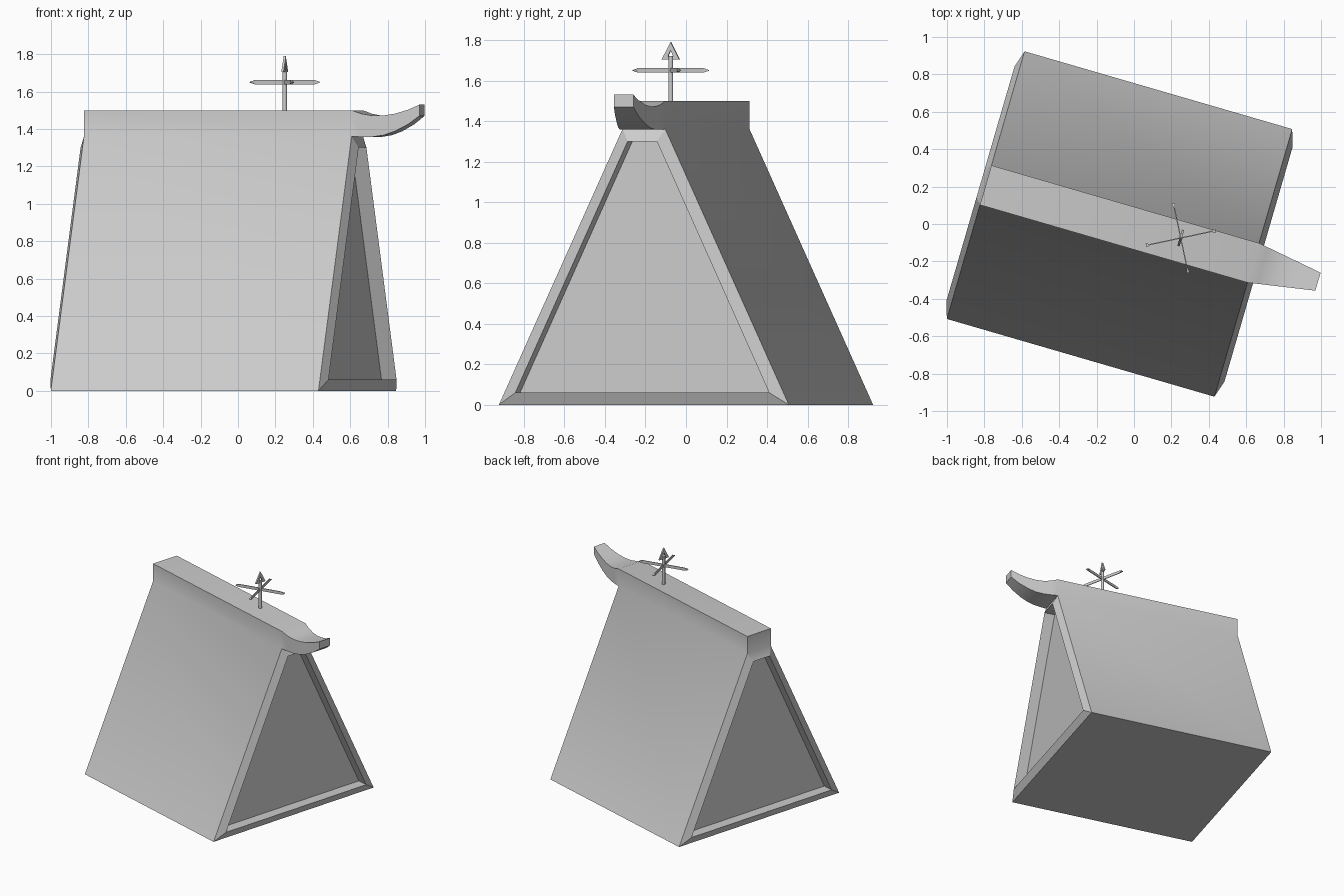
import bpy, bmesh
from math import radians, pi
from mathutils import Matrix, Vector

if "Cube" in bpy.data.objects:
    bpy.data.objects.remove(bpy.data.objects["Cube"])

# The whole tent-shaped building is turned slightly in plan
PLACE = Matrix.Translation((-0.0775, 0, 0)) @ Matrix.Rotation(radians(-16.2), 4, 'Z')


def finish(name, bm, matrix, angle=26):
    bmesh.ops.remove_doubles(bm, verts=bm.verts, dist=1e-5)
    bmesh.ops.recalc_face_normals(bm, faces=bm.faces)
    mesh = bpy.data.meshes.new(name)
    bm.to_mesh(mesh)
    bm.free()
    mesh.transform(matrix)
    obj = bpy.data.objects.new(name, mesh)
    bpy.context.collection.objects.link(obj)
    bpy.ops.object.select_all(action='DESELECT')
    bpy.context.view_layer.objects.active = obj
    obj.select_set(True)
    bpy.ops.object.shade_smooth_by_angle(angle=radians(angle))
    return obj


def loft(bm, rings, start=False, end=False, closed=False):
    loops = [[bm.verts.new(p) for p in ring] for ring in rings]
    pairs = list(zip(loops, loops[1:]))
    if closed:
        pairs.append((loops[-1], loops[0]))
    for a, b in pairs:
        for i in range(len(a)):
            j = (i + 1) % len(a)
            bm.faces.new((a[i], a[j], b[j], b[i]))
    if start:
        bm.faces.new(loops[0])
    if end:
        bm.faces.new(loops[-1])


def trapezoid(x, low, high, z0, z1):
    return [(x, -low, z0), (x, low, z0), (x, high, z1), (x, -high, z1)]


# Roof body: steep sides running into a square ridge
L = 0.745
profile = [(-L, 0), (L, 0), (0.11, 1.36), (0.11, 1.5), (-0.11, 1.5), (-0.11, 1.36)]
bm = bmesh.new()
loft(bm, [[(x, y, z) for y, z in profile] for x in (-L, L)])

# Gable ends: bevelled raised rim around a recessed panel
for s in (-1, 1):
    loft(bm, [trapezoid(s * L, L, 0.11, 0, 1.36),
              trapezoid(s * 0.774, 0.652, 0.075, 0.06, 1.30),
              trapezoid(s * 0.69, 0.652, 0.075, 0.06, 1.30)], end=True)

# Flat rear end of the ridge and upturned horn on the other end
bm.faces.new([bm.verts.new(p) for p in trapezoid(-L, 0.11, 0.11, 1.36, 1.5)])
horn = [(0, 1.36, 1.5), (0.05, 1.358, 1.482), (0.11, 1.358, 1.471), (0.17, 1.367, 1.472),
        (0.23, 1.388, 1.482), (0.30, 1.425, 1.503), (0.36, 1.47, 1.53)]
rings = []
for d, z0, z1 in horn:
    w = 0.11 - 0.06 * d / 0.36
    rings.append(trapezoid(L + d, w, w, z0, z1))
loft(bm, rings, end=True)
finish("roof_body", bm, PLACE)

# Vane pole
CENTRE = Matrix.Translation((0.25, -0.075, 0))
bm = bmesh.new()
bmesh.ops.create_cone(bm, cap_ends=True, segments=8, radius1=0.012, radius2=0.012,
                      depth=0.25, matrix=Matrix.Translation((0, 0, 1.595)))
finish("vane_pole", bm, CENTRE, 50)

# Crossed direction bars with flared flat tips
for k in range(2):
    bm = bmesh.new()
    loft(bm, [[(x, -w, -h), (x, w, -h), (x, w, h), (x, -w, h)]
              for x, w, h in ((-0.19, 0.01, 0.002), (-0.165, 0.003, 0.011),
                              (0.165, 0.003, 0.011), (0.19, 0.01, 0.002))],
         start=True, end=True)
    turn = Matrix.Rotation(radians(12) + k * pi / 2, 4, 'Z')
    finish("vane_bar_%d" % (k + 1), bm,
           CENTRE @ Matrix.Translation((0, 0, 1.65)) @ turn, 10)

# Upright arrowhead with a small opening
bm = bmesh.new()
outer = [(-0.045, 1.705), (0.045, 1.705), (0, 1.79)]
inner = [(-0.014, 1.718), (0.014, 1.718), (0, 1.75)]
loft(bm, [[(x, y, z) for y, z in tri]
          for tri, x in ((outer, -0.006), (outer, 0.006), (inner, 0.006), (inner, -0.006))],
     closed=True)
finish("vane_arrowhead", bm, CENTRE @ Matrix.Rotation(radians(-16.2), 4, 'Z'), 10)
